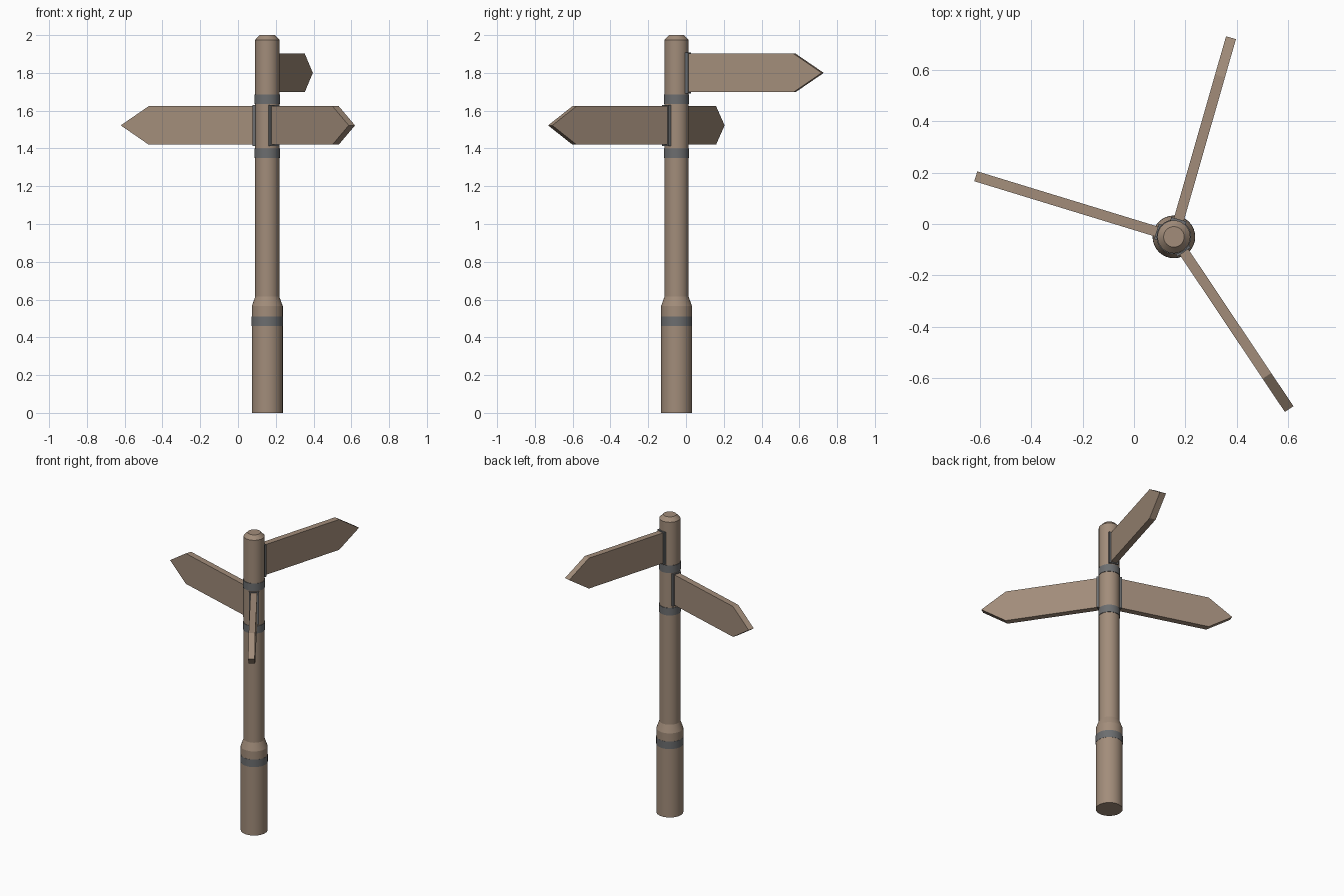
import bpy, bmesh, math
from mathutils import Matrix

if "Cube" in bpy.data.objects:
    bpy.data.objects.remove(bpy.data.objects["Cube"])

CX, CY = 0.155, -0.05   # post axis


def material(name, rgb):
    m = bpy.data.materials.new(name)
    m.diffuse_color = (*rgb, 1)
    m.use_nodes = True
    m.node_tree.nodes["Principled BSDF"].inputs["Base Color"].default_value = m.diffuse_color
    return m


WOOD = material("wood", (0.36, 0.265, 0.195))
METAL = material("metal", (0.15, 0.155, 0.16))


def finish(name, bm, mat, smooth=False):
    bmesh.ops.recalc_face_normals(bm, faces=bm.faces)
    me = bpy.data.meshes.new(name)
    bm.to_mesh(me)
    bm.free()
    ob = bpy.data.objects.new(name, me)
    bpy.context.collection.objects.link(ob)
    me.materials.append(mat)
    if smooth:
        bpy.ops.object.select_all(action='DESELECT')
        ob.select_set(True)
        bpy.context.view_layer.objects.active = ob
        bpy.ops.object.shade_smooth_by_angle(angle=math.radians(18))
    return ob


def lathe(name, profile, mat, closed=False, n=32):
    """Revolve (radius, z) points about the post axis; closed makes a ring."""
    bm = bmesh.new()
    rings = [[bm.verts.new((CX + r * math.cos(2 * math.pi * i / n),
                            CY + r * math.sin(2 * math.pi * i / n), z))
              for i in range(n)] for r, z in profile]
    pairs = list(zip(rings, rings[1:]))
    if closed:
        pairs.append((rings[-1], rings[0]))
    for a, b in pairs:
        for i in range(n):
            j = (i + 1) % n
            bm.faces.new((a[i], a[j], b[j], b[i]))
    if not closed:
        bm.faces.new(rings[0])
        bm.faces.new(rings[-1])
    return finish(name, bm, mat, smooth=True)


def slab(name, outline, thick, z, angle, mat):
    """Extrude a (distance, height) outline and aim it outward from the post."""
    bm = bmesh.new()
    f = bm.faces.new([bm.verts.new((d, -thick / 2, h)) for d, h in outline])
    ext = bmesh.ops.extrude_face_region(bm, geom=[f])
    moved = [v for v in ext["geom"] if isinstance(v, bmesh.types.BMVert)]
    bmesh.ops.translate(bm, verts=moved, vec=(0, thick, 0))
    ob = finish(name, bm, mat)
    ob.matrix_world = (Matrix.Translation((CX, CY, z))
                       @ Matrix.Rotation(math.radians(angle), 4, 'Z'))
    return ob


# Post with thick foot and chamfered top
lathe("post", [(0.082, 0), (0.082, 0.565), (0.064, 0.615),
               (0.064, 1.975), (0.04, 2.0)], WOOD)

# Metal bands
for name, r, z in (("foot_band", 0.083, 0.46), ("lower_band", 0.067, 1.35),
                   ("upper_band", 0.067, 1.635)):
    lathe(name, [(r - 0.01, z), (r, z), (r, z + 0.05), (r - 0.01, z + 0.05)],
          METAL, closed=True)

# Pointed boards and their mounting plates
board = [(0.055, -0.102), (0.65, -0.102), (0.805, 0), (0.65, 0.102), (0.055, 0.102)]
plate = [(0.052, -0.108), (0.071, -0.108), (0.071, 0.108), (0.052, 0.108)]
for name, angle, z in (("left", 163, 1.522), ("back", 74, 1.8), ("right", -56.2, 1.522)):
    slab(name + "_board", board, 0.04, z, angle, WOOD)
    slab(name + "_plate", plate, 0.062, z, angle, METAL)
